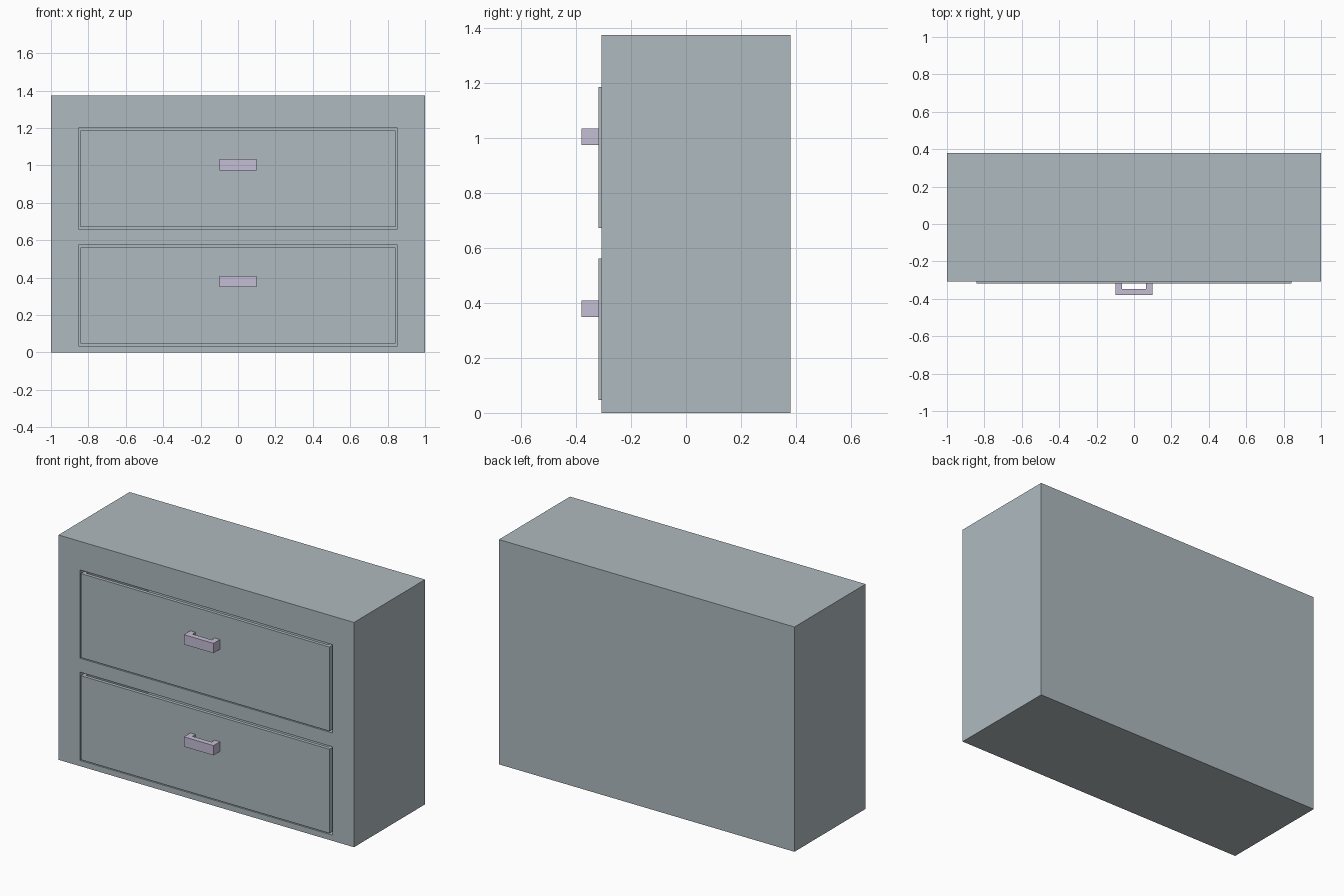
import bpy, bmesh

if "Cube" in bpy.data.objects:
    bpy.data.objects.remove(bpy.data.objects["Cube"])

W, H = 1.0, 1.375               # half width and height of the cabinet
FRONT, BACK = -0.307, 0.38
DRAWER_FRONT = -0.318


def material(name, rgb):
    m = bpy.data.materials.new(name)
    m.diffuse_color = (*rgb, 1)
    m.use_nodes = True
    m.node_tree.nodes["Principled BSDF"].inputs["Base Color"].default_value = m.diffuse_color
    return m


def make_object(name, bm, mat=None):
    bmesh.ops.recalc_face_normals(bm, faces=bm.faces)
    me = bpy.data.meshes.new(name)
    bm.to_mesh(me)
    bm.free()
    ob = bpy.data.objects.new(name, me)
    bpy.context.collection.objects.link(ob)
    if mat:
        me.materials.append(mat)
    return ob


def box(lo, hi):
    bm = bmesh.new()
    bmesh.ops.create_cube(bm, size=1)
    for v in bm.verts:
        v.co = [(lo[i] + hi[i]) / 2 + v.co[i] * (hi[i] - lo[i]) for i in range(3)]
    return bm


slate = material("slate", (0.43, 0.49, 0.52))
lavender = material("lavender", (0.56, 0.51, 0.66))

# Cabinet shell
cabinet = make_object("cabinet", box((-W, FRONT, 0), (W, BACK, H)), slate)

for label, z in (("lower", 0.035), ("upper", 0.66)):
    # Drawer opening
    cutter = make_object(label + "_opening_cutter",
                         box((-0.853, FRONT - 0.1, z), (0.853, 0.34, z + 0.54)))
    cutter.hide_render = True
    cutter.hide_set(True)
    cut = cabinet.modifiers.new(label + "_opening", 'BOOLEAN')
    cut.operation = 'DIFFERENCE'
    cut.solver = 'EXACT'
    cut.object = cutter

    # Drawer: open-topped tray with a narrow gap all round
    bm = box((-0.841, DRAWER_FRONT, z + 0.012), (0.841, 0.32, z + 0.526))
    bm.normal_update()
    top = max(bm.faces, key=lambda f: f.calc_center_median().z)
    bmesh.ops.inset_region(bm, faces=[top], thickness=0.03)
    floor = bmesh.ops.extrude_face_region(bm, geom=[top])["geom"]
    bmesh.ops.translate(bm, vec=(0, 0, -0.484),
                        verts=[g for g in floor if isinstance(g, bmesh.types.BMVert)])
    if top.is_valid:
        bmesh.ops.delete(bm, geom=[top], context='FACES_ONLY')
    make_object(label + "_drawer", bm, slate)

    # U-shaped pull handle
    y0, y1, y2 = DRAWER_FRONT, -0.347, -0.38
    profile = [(-0.1, y0), (-0.1, y2), (0.1, y2), (0.1, y0),
               (0.065, y0), (0.065, y1), (-0.065, y1), (-0.065, y0)]
    bm = bmesh.new()
    face = bm.faces.new([bm.verts.new((x, y, z + 0.314)) for x, y in profile])
    ext = bmesh.ops.extrude_face_region(bm, geom=[face])["geom"]
    bmesh.ops.translate(bm, vec=(0, 0, 0.06),
                        verts=[g for g in ext if isinstance(g, bmesh.types.BMVert)])
    if not any(f.is_valid and all(abs(v.co.z - (z + 0.314)) < 1e-5 for v in f.verts)
               for f in bm.faces):
        bm.faces.new([v for v in bm.verts if abs(v.co.z - (z + 0.314)) < 1e-5])
    make_object(label + "_handle", bm, lavender)
